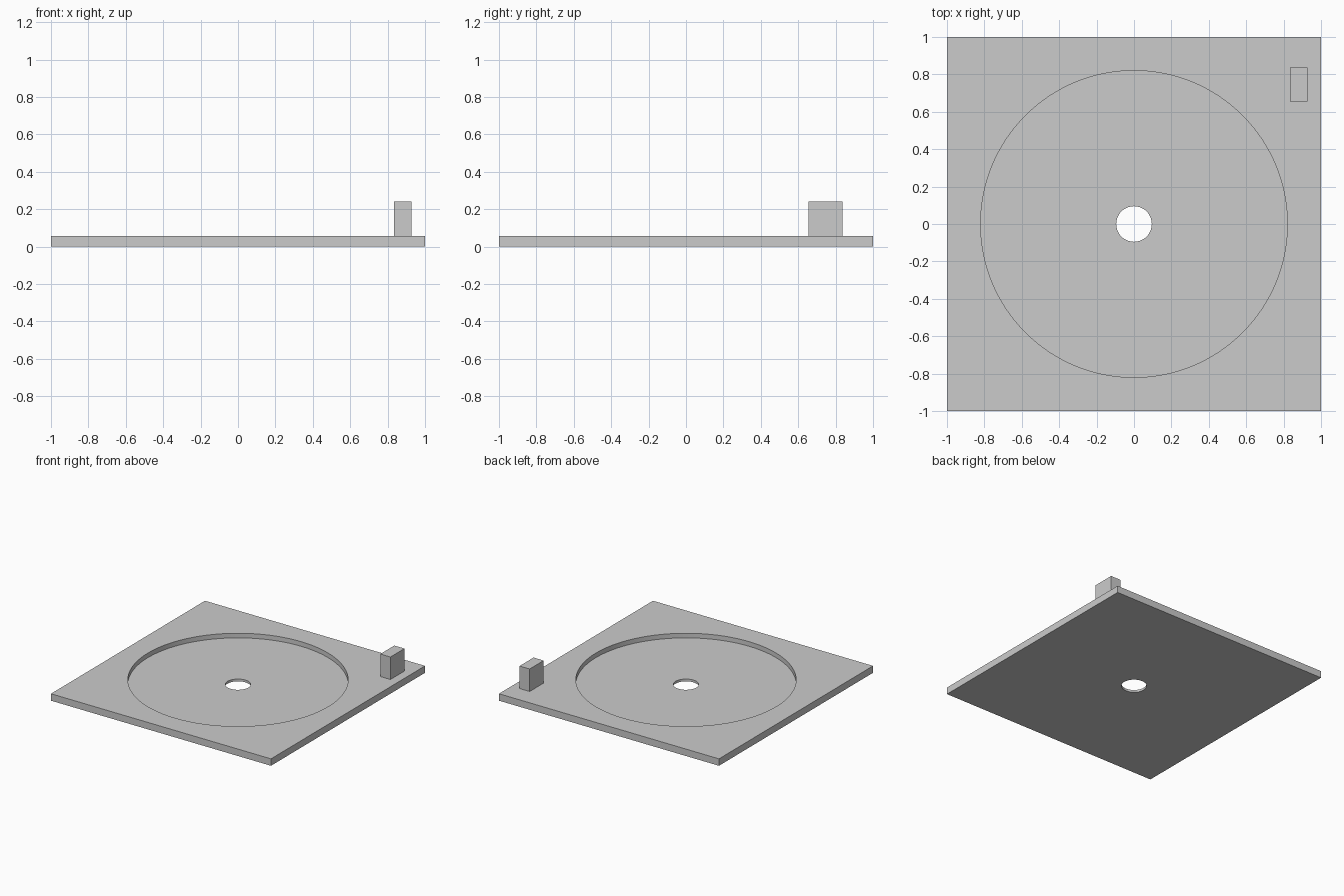
import bpy

default = bpy.data.objects.get("Cube")
if default:
    bpy.data.objects.remove(default, do_unlink=True)

PLATE_TOP = 0.057
RECESS_FLOOR = 0.019

grey = bpy.data.materials.new("plain grey")
grey.use_nodes = True
grey.diffuse_color = (0.6, 0.6, 0.6, 1)
grey.node_tree.nodes["Principled BSDF"].inputs["Base Color"].default_value = (0.6, 0.6, 0.6, 1)


def box(name, low, high):
    centre = [(a + b) / 2 for a, b in zip(low, high)]
    bpy.ops.mesh.primitive_cube_add(size=1, location=centre)
    obj = bpy.context.object
    obj.name = name
    obj.scale = [b - a for a, b in zip(low, high)]
    bpy.ops.object.transform_apply(location=False, rotation=False, scale=True)
    obj.data.materials.append(grey)
    return obj


def cut_round(target, radius, bottom, top, sides):
    """Cut a vertical cylinder out of the target."""
    bpy.ops.mesh.primitive_cylinder_add(
        vertices=sides, radius=radius, depth=top - bottom,
        location=(0, 0, (bottom + top) / 2))
    cutter = bpy.context.object
    cutter.hide_render = True
    cutter.data.materials.append(grey)
    mod = target.modifiers.new("round cut", "BOOLEAN")
    mod.operation = "DIFFERENCE"
    mod.solver = "EXACT"
    mod.object = cutter
    bpy.context.view_layer.objects.active = target
    bpy.ops.object.modifier_apply(modifier=mod.name)
    bpy.data.objects.remove(cutter, do_unlink=True)


# Square plate with a shallow round recess and a centre hole
plate = box("base_plate", (-1, -1, 0), (1, 1, PLATE_TOP))
cut_round(plate, 0.82, RECESS_FLOOR, 0.2, 128)
cut_round(plate, 0.095, -0.1, 0.2, 64)
bpy.ops.object.select_all(action="DESELECT")
plate.select_set(True)
bpy.context.view_layer.objects.active = plate
bpy.ops.object.shade_smooth_by_angle()

# Upright block near the back corner
box("corner_block", (0.835, 0.655, PLATE_TOP), (0.927, 0.837, 0.242))
